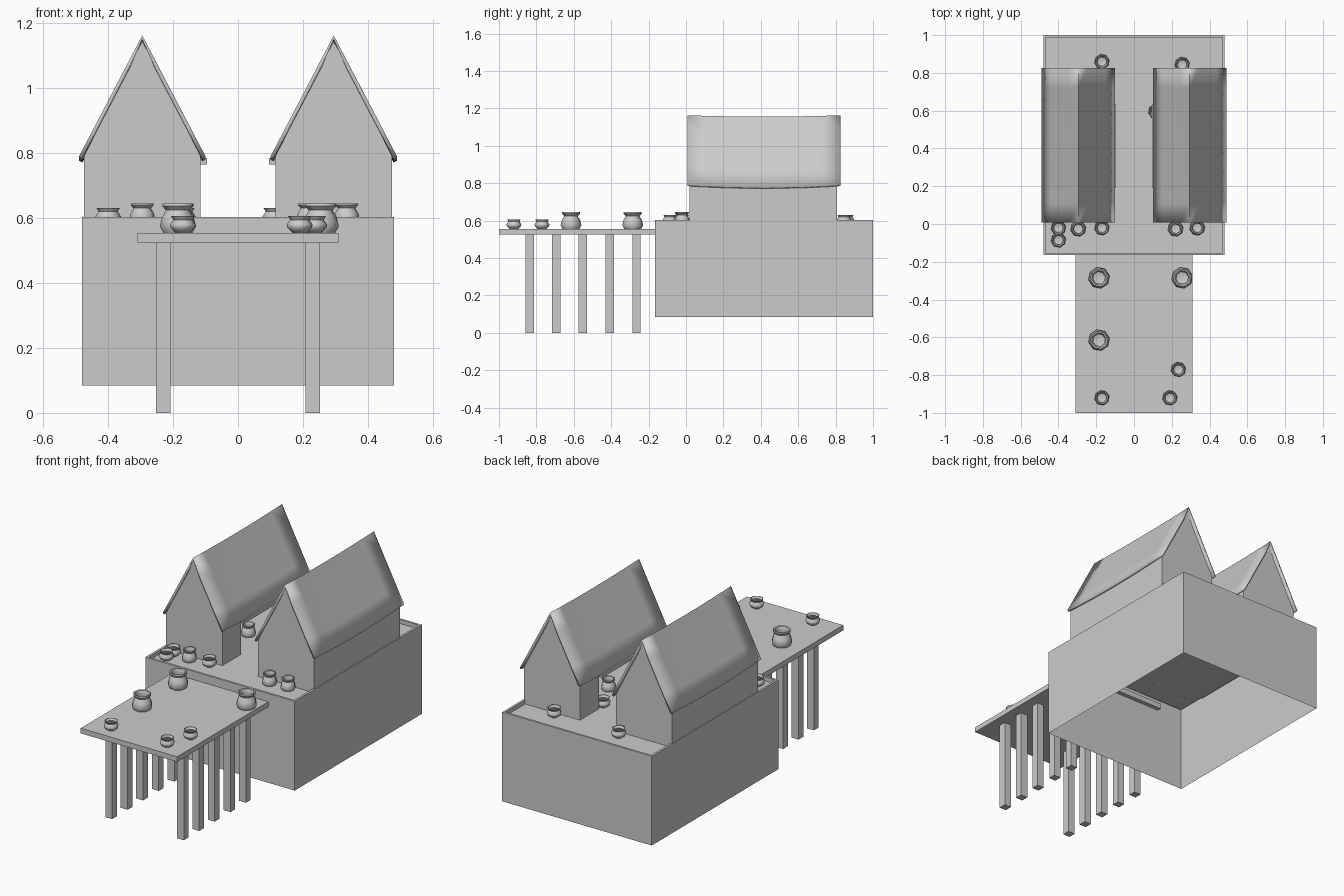
import bpy, bmesh, math

if "Cube" in bpy.data.objects:
    bpy.data.objects.remove(bpy.data.objects["Cube"])

def finish(bm, name, smooth=None):
    bmesh.ops.remove_doubles(bm, verts=bm.verts, dist=1e-5)
    bmesh.ops.recalc_face_normals(bm, faces=bm.faces)
    me = bpy.data.meshes.new(name)
    bm.to_mesh(me)
    bm.free()
    ob = bpy.data.objects.new(name, me)
    bpy.context.collection.objects.link(ob)
    if smooth:
        bpy.ops.object.select_all(action='DESELECT')
        ob.select_set(True)
        bpy.context.view_layer.objects.active = ob
        bpy.ops.object.shade_smooth_by_angle(angle=math.radians(smooth))
    return ob

def box_bm(x0, x1, y0, y1, z0, z1):
    bm = bmesh.new()
    bmesh.ops.create_cube(bm, size=1)
    for v in bm.verts:
        v.co = ((x0 + x1) / 2 + v.co.x * (x1 - x0),
                (y0 + y1) / 2 + v.co.y * (y1 - y0),
                (z0 + z1) / 2 + v.co.z * (z1 - z0))
    return bm

def solidify(ob, thickness):
    m = ob.modifiers.new("thickness", 'SOLIDIFY')
    m.thickness = thickness
    m.offset = -1

# Foundation: open underneath, raised rim around a recessed deck
DECK = 0.58
bm = box_bm(-0.48, 0.48, -0.165, 1.0, 0.085, 0.603)
bm.normal_update()
top = [f for f in bm.faces if f.normal.z > 0.9]
bottom = [f for f in bm.faces if f.normal.z < -0.9]
bmesh.ops.delete(bm, geom=bottom, context='FACES_ONLY')
bmesh.ops.inset_region(bm, faces=top, thickness=0.018)
ext = bmesh.ops.extrude_face_region(bm, geom=top)
bmesh.ops.delete(bm, geom=top, context='FACES_ONLY')
for v in [g for g in ext['geom'] if isinstance(g, bmesh.types.BMVert)]:
    v.co.z = DECK
finish(bm, "foundation")

# Pier and its square posts
finish(box_bm(-0.31, 0.31, -1.0, -0.14, 0.525, 0.555), "pier_deck")
for x in (-0.23, 0.23):
    for y in (-0.835, -0.694, -0.552, -0.408, -0.265):
        finish(box_bm(x - 0.022, x + 0.022, y - 0.022, y + 0.022, 0, 0.53), "pier_post")

# Houses: gabled shell with a wide opening on the inner side, sagging roof
CX, HW, Y0, Y1, EAVE, PEAK = 0.295, 0.18, 0.02, 0.808, 0.79, 1.145

def house(s):
    bm = bmesh.new()
    inner, outer = s * (CX - HW), s * (CX + HW)

    def face(pts):
        bm.faces.new([bm.verts.new(p) for p in pts])

    d0, d1, lintel = 0.19, 0.635, 0.765
    for y in (Y0, Y1):
        face([(inner, y, DECK), (outer, y, DECK), (outer, y, EAVE),
              (s * CX, y, PEAK), (inner, y, EAVE)])
    face([(outer, Y0, DECK), (outer, Y1, DECK), (outer, Y1, EAVE), (outer, Y0, EAVE)])
    face([(inner, Y0, DECK), (inner, d0, DECK), (inner, d0, lintel),
          (inner, d1, lintel), (inner, d1, DECK), (inner, Y1, DECK),
          (inner, Y1, EAVE), (inner, Y0, EAVE)])
    solidify(finish(bm, "house_walls"), 0.01)
    xs = sorted((inner + s * 0.005, s * (CX - HW - 0.02)))
    finish(box_bm(xs[0], xs[1], d0, d1, 0.765, 0.785), "opening_lintel")

    # Roof sheet
    bm = bmesh.new()
    ny, nx = 8, 4
    rows = []
    for j in range(ny + 1):
        t = 2 * j / ny - 1
        sag = 1 - t * t
        row = []
        for i in range(-nx, nx + 1):
            u = abs(i) / nx
            dip = sag * (0.007 + 0.006 * u + 0.01 * u * (1 - u))
            row.append(bm.verts.new((s * CX + 0.195 * i / nx,
                                     0.417 + 0.408 * t,
                                     1.163 - 0.373 * u - dip)))
        rows.append(row)
    for a, b in zip(rows, rows[1:]):
        for i in range(2 * nx):
            bm.faces.new((a[i], a[i + 1], b[i + 1], b[i]))
    roof = finish(bm, "house_roof", 40)
    if roof.data.polygons[0].normal.z < 0:
        roof.data.flip_normals()
    solidify(roof, 0.012)

for s in (-1, 1):
    house(s)

# Pots: eight-sided lathed profiles (radius, height)
BIG = [(0, 0), (0.046, 0), (0.057, 0.02), (0.05, 0.048), (0.039, 0.066),
       (0.038, 0.07), (0.05, 0.083), (0.048, 0.09), (0.04, 0.088),
       (0.032, 0.07), (0.046, 0.03), (0, 0.012)]
SMALL = [(0, 0), (0.023, 0), (0.039, 0.016), (0.04, 0.026), (0.03, 0.04),
         (0.037, 0.051), (0.032, 0.051), (0.025, 0.04), (0.033, 0.024), (0, 0.008)]

def pot(name, profile, x, y, z, k=1.0):
    bm = bmesh.new()
    n = 8
    rings = [[bm.verts.new((x + k * r * math.cos(math.tau * i / n + 0.2),
                            y + k * r * math.sin(math.tau * i / n + 0.2),
                            z + k * h)) for i in range(n)] if r else
             [bm.verts.new((x, y, z + k * h))] for r, h in profile]
    for a, b in zip(rings, rings[1:]):
        for i in range(n):
            j = (i + 1) % n
            if len(a) == 1:
                bm.faces.new((a[0], b[j], b[i]))
            elif len(b) == 1:
                bm.faces.new((a[i], a[j], b[0]))
            else:
                bm.faces.new((a[i], a[j], b[j], b[i]))
    finish(bm, name, 50)

PIER = 0.555
for x, y in ((-0.185, -0.285), (0.255, -0.285), (-0.185, -0.615)):
    pot("large_pot", BIG, x, y, PIER)
for x, y in ((-0.17, -0.92), (0.19, -0.92), (0.235, -0.77)):
    pot("small_pot", SMALL, x, y, PIER)
for x, y in ((-0.295, -0.025), (0.22, -0.025), (0.335, -0.02), (-0.22, 0.41), (0.21, 0.41)):
    pot("medium_pot", BIG, x, y, DECK, 0.73)
for x, y in ((-0.4, -0.02), (-0.4, -0.085), (-0.17, -0.02),
             (-0.17, 0.86), (0.255, 0.845), (0.115, 0.595)):
    pot("small_pot", SMALL, x, y, DECK)
